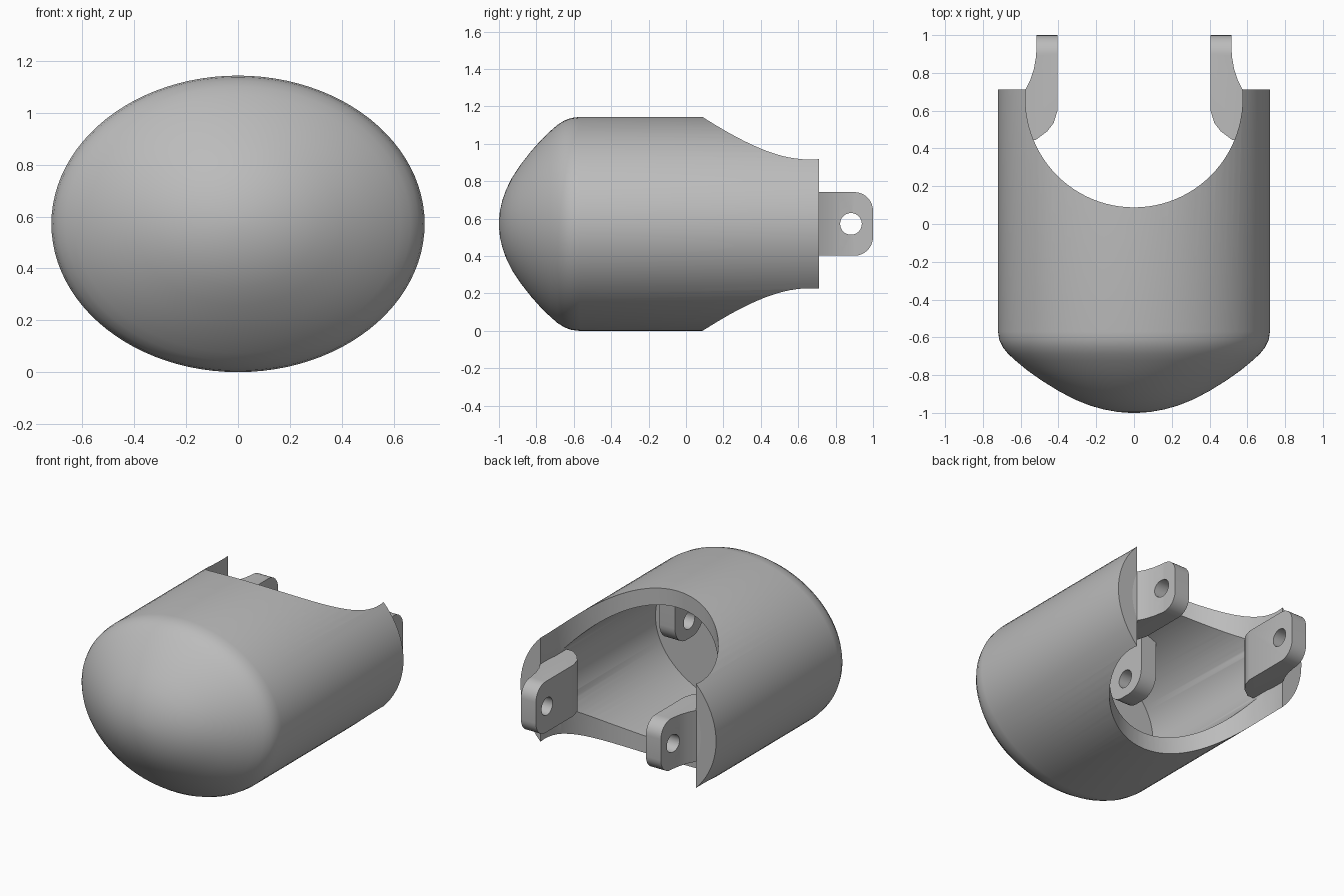
import bpy, bmesh, math
from mathutils import Matrix

if "Cube" in bpy.data.objects:
    bpy.data.objects.remove(bpy.data.objects["Cube"], do_unlink=True)

ZC = 0.572          # height of the shell axis
RX, RZ = 0.72, 0.572  # outer half width and half height
WALL = 0.11
BACK = 0.712

grey = bpy.data.materials.new("plain grey")
grey.use_nodes = True
grey.diffuse_color = (0.5, 0.5, 0.5, 1)
grey.node_tree.nodes["Principled BSDF"].inputs["Base Color"].default_value = (0.5, 0.5, 0.5, 1)


def make(name, bm):
    bmesh.ops.recalc_face_normals(bm, faces=bm.faces)
    mesh = bpy.data.meshes.new(name)
    bm.to_mesh(mesh)
    bm.free()
    mesh.materials.append(grey)
    ob = bpy.data.objects.new(name, mesh)
    bpy.context.collection.objects.link(ob)
    return ob


def activate(ob):
    bpy.ops.object.select_all(action='DESELECT')
    ob.select_set(True)
    bpy.context.view_layer.objects.active = ob


def cut(ob, cutter):
    cutter.hide_render = True
    mod = ob.modifiers.new("cut", 'BOOLEAN')
    mod.operation, mod.solver, mod.object = 'DIFFERENCE', 'EXACT', cutter
    activate(ob)
    bpy.ops.object.modifier_apply(modifier=mod.name)
    bpy.data.objects.remove(cutter, do_unlink=True)


def smooth(ob):
    activate(ob)
    bpy.ops.object.shade_smooth_by_angle(angle=math.radians(30))


def loft(name, profile, rx, rz, sides=96):
    """Elliptical rings along y from (scale, y) pairs, closed at both ends."""
    bm = bmesh.new()
    rings = []
    for r, y in profile:
        rings.append([bm.verts.new((rx * r * math.cos(a), y, ZC + rz * r * math.sin(a)))
                      for a in (2 * math.pi * i / sides for i in range(sides))])
    for a, b in zip(rings, rings[1:]):
        for i in range(sides):
            j = (i + 1) % sides
            bm.faces.new((a[i], a[j], b[j], b[i]))
    bm.faces.new(rings[0])
    bm.faces.new(rings[-1])
    return make(name, bm)


def cylinder(name, radius, depth, matrix, sides):
    bm = bmesh.new()
    bmesh.ops.create_cone(bm, cap_ends=True, segments=sides, radius1=radius,
                          radius2=radius, depth=depth, matrix=matrix)
    return make(name, bm)


def plate(name, outline, z0, z1, rounded, radius):
    """Extrude an xy outline upward and round the x-running edges chosen by a rule."""
    bm = bmesh.new()
    face = bm.faces.new([bm.verts.new((x, y, z0)) for x, y in outline])
    new = bmesh.ops.extrude_face_region(bm, geom=[face])["geom"]
    for v in new:
        if isinstance(v, bmesh.types.BMVert):
            v.co.z = z1
    edges = [e for e in bm.edges
             if abs(e.verts[0].co.y - e.verts[1].co.y) < 1e-4
             and abs(e.verts[0].co.z - e.verts[1].co.z) < 1e-4
             and rounded(e.verts[0].co)]
    bmesh.ops.bevel(bm, geom=edges, offset=radius, segments=8, profile=0.5, affect='EDGES')
    return make(name, bm)


def pin_hole(ob, y, z):
    turn = Matrix.Translation((0, y, z)) @ Matrix.Rotation(math.pi / 2, 4, 'Y')
    cut(ob, cylinder("pin_cutter", 0.058, 3, turn, 32))


# Shell: blunt domed nose running into an elliptical tube
nose = [(0.03, -1), (0.12, -0.995), (0.22, -0.982), (0.32, -0.962), (0.43, -0.931),
        (0.55, -0.886), (0.68, -0.828), (0.79, -0.772), (0.87, -0.724), (0.925, -0.688),
        (0.965, -0.652), (0.99, -0.615), (1, -0.57), (1, BACK)]
shell = loft("shell", nose, RX, RZ)
cut(shell, loft("cavity_cutter", [(1, -0.55), (1, 1)], RX - WALL, RZ - WALL))
# Round scoop through the top and bottom of the open end
cut(shell, cylinder("scoop_cutter", 0.575, 3, Matrix.Translation((0, 0.663, ZC)), 96))
smooth(shell)

# Rear lugs with a flared root, and inner tabs hanging from the shell roof
lug = [(0.405, 1), (0.405, 0.6), (0.425, 0.535), (0.46, 0.49), (0.52, 0.445), (0.62, 0.445),
       (0.62, 0.705), (0.575, 0.712), (0.55, 0.76), (0.53, 0.82), (0.518, 0.89), (0.515, 1)]
tab = [(0.2, -0.47), (0.315, -0.47), (0.315, -0.17), (0.2, -0.17)]
for side, sign in (("left", 1), ("right", -1)):
    ear = plate(side + "_rear_lug", [(sign * x, y) for x, y in lug],
                ZC - 0.17, ZC + 0.17, lambda c: c.y > 0.99, 0.1)
    pin_hole(ear, 0.882, ZC)
    smooth(ear)
    hanger = plate(side + "_inner_tab", [(sign * x, y) for x, y in tab],
                   0.62, 1.02, lambda c: c.z < 0.63, 0.12)
    pin_hole(hanger, -0.32, 0.74)
    smooth(hanger)
